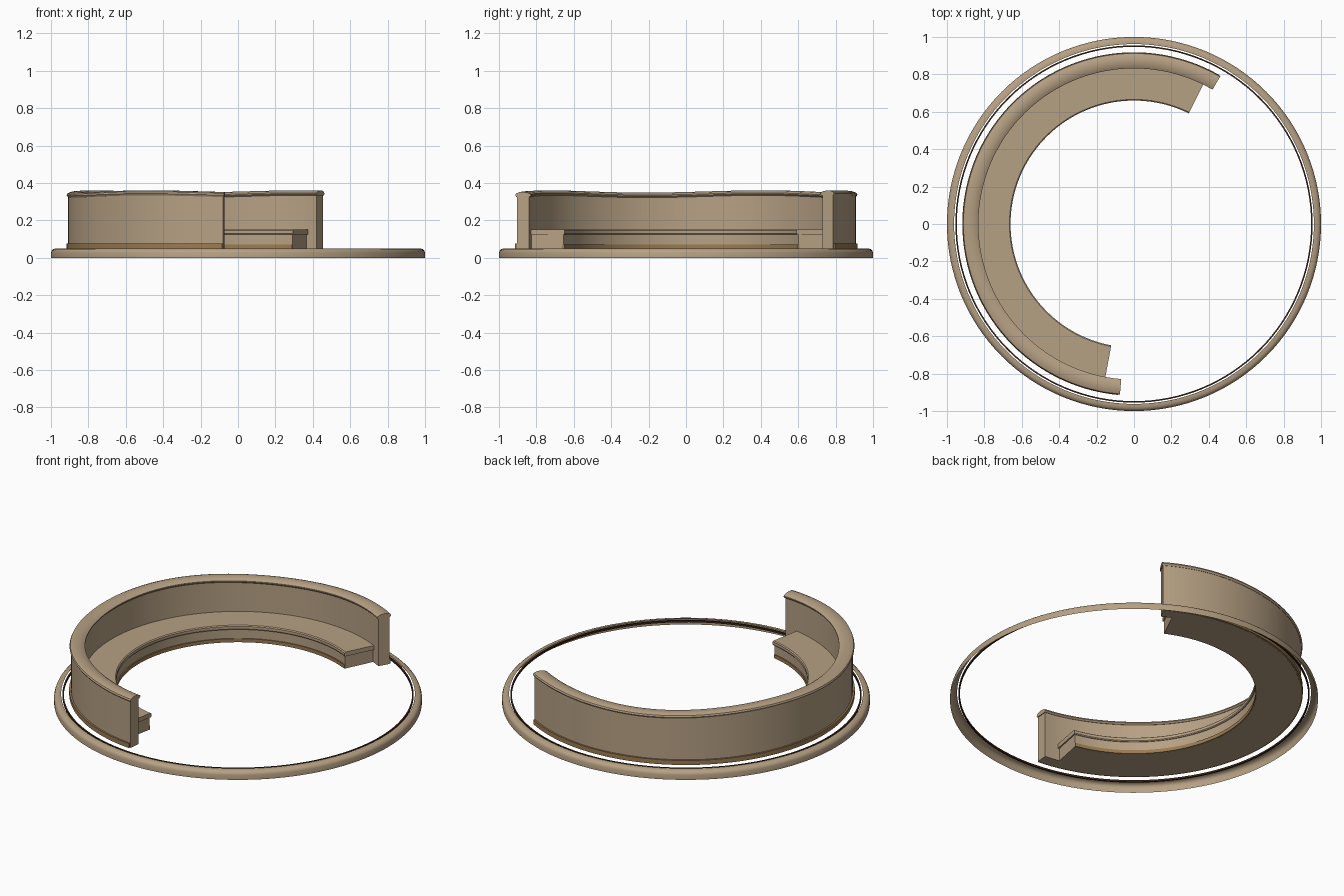
import bpy, bmesh, math

if "Cube" in bpy.data.objects:
    bpy.data.objects.remove(bpy.data.objects["Cube"])

def material(name, rgb):
    m = bpy.data.materials.new(name)
    m.diffuse_color = (*rgb, 1)
    m.use_nodes = True
    m.node_tree.nodes["Principled BSDF"].inputs["Base Color"].default_value = m.diffuse_color
    return m

TAN = material("tan fabric", (0.47, 0.355, 0.23))
GOLD = material("golden wood", (0.33, 0.20, 0.085))
DARK = material("dark brown", (0.045, 0.018, 0.008))

def sweep(name, profile, a0, a1, mat, steps=72, closed=True, wave=0.0):
    """Turn an (r, z) profile around z from angle a0 to a1 (degrees)."""
    full = abs(a1 - a0) >= 360
    bm = bmesh.new()
    rows = []
    for i in range(steps if full else steps + 1):
        d = a0 + (a1 - a0) * i / steps
        a = math.radians(d)
        dz = wave * math.cos(2 * math.pi * (d - 152) / 85)
        rows.append([bm.verts.new((r * math.cos(a), r * math.sin(a), z + dz))
                     for r, z in profile])
    n = len(profile)
    for i in range(steps):
        p, q = rows[i], rows[(i + 1) % len(rows)]
        for j in range(n if closed else n - 1):
            k = (j + 1) % n
            bm.faces.new((p[j], q[j], q[k], p[k]))
    if closed and not full:
        bm.faces.new(rows[0])
        bm.faces.new(list(reversed(rows[-1])))
    bmesh.ops.recalc_face_normals(bm, faces=bm.faces)
    # open shells must face outward and up
    if not closed and sum(f.normal.z for f in bm.faces) < 0:
        bmesh.ops.reverse_faces(bm, faces=bm.faces)
    me = bpy.data.meshes.new(name)
    bm.to_mesh(me)
    bm.free()
    me.materials.append(mat)
    ob = bpy.data.objects.new(name, me)
    bpy.context.collection.objects.link(ob)
    bpy.ops.object.select_all(action='DESELECT')
    ob.select_set(True)
    bpy.context.view_layer.objects.active = ob
    bpy.ops.object.shade_smooth_by_angle(angle=math.radians(35))
    return ob

def box(r0, r1, z0, z1):
    return [(r0, z0), (r1, z0), (r1, z1), (r0, z1)]

# floor rim: thin rounded skirt, open underneath
sweep("floor_rim", [(1, 0), (1, 0.028), (0.996, 0.039), (0.988, 0.046),
                    (0.976, 0.05), (0.962, 0.05)], 0, 360, TAN, 128, closed=False)
# dark inlay line inside the rim
sweep("rim_inlay", box(0.947, 0.955, 0.038, 0.049), 0, 360, DARK, 128)

# curved backrest wall and its wavy rounded cap
sweep("backrest", box(0.842, 0.908, 0.05, 0.338), 60, 265, TAN)
sweep("backrest_cap", [(0.84, 0.328), (0.91, 0.328), (0.916, 0.338), (0.912, 0.347),
                       (0.895, 0.354), (0.87, 0.355), (0.845, 0.350), (0.832, 0.342),
                       (0.832, 0.336)], 59.7, 265.3, TAN, wave=0.006)

# seat: base and cushion with a small overhang
sweep("seat_base", box(0.668, 0.845, 0.05, 0.128), 64.2, 258.8, TAN)
sweep("seat_cushion", [(0.664, 0.126), (0.845, 0.126), (0.845, 0.152), (0.666, 0.152),
                       (0.66, 0.147), (0.66, 0.131)], 63.6, 259.4, TAN)

# golden plinth strips along the outside and the seat front
sweep("outer_plinth", box(0.9, 0.918, 0.051, 0.078), 60.3, 264.7, GOLD)
sweep("seat_plinth", box(0.662, 0.675, 0.051, 0.072), 64.2, 258.8, GOLD)
